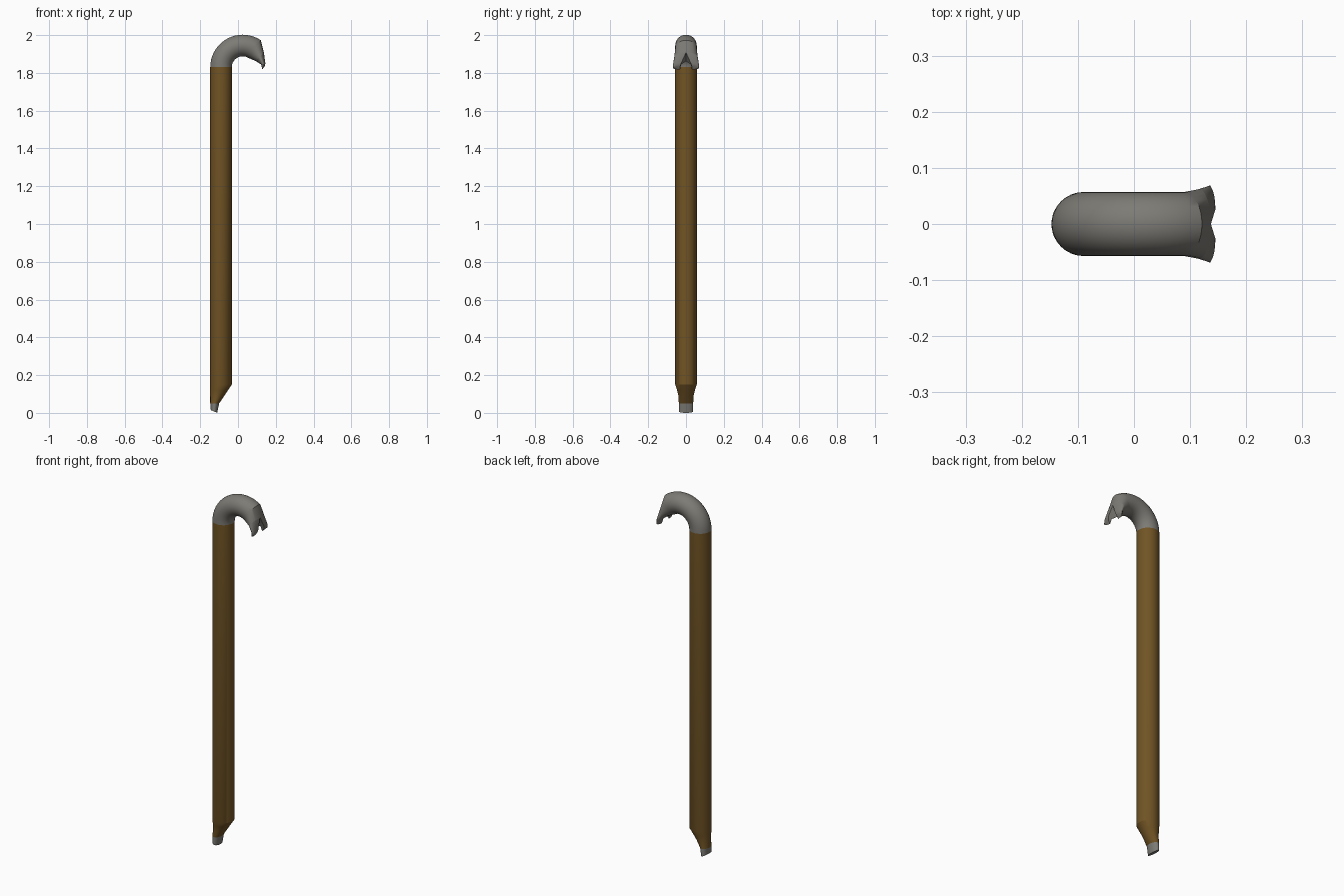
import bpy
import bmesh
from math import sin, cos, pi, radians
from mathutils import Vector

cube = bpy.data.objects.get("Cube")
if cube:
    bpy.data.objects.remove(cube, do_unlink=True)


def material(name, rgb):
    m = bpy.data.materials.new(name)
    m.use_nodes = True
    m.diffuse_color = (*rgb, 1)
    m.node_tree.nodes["Principled BSDF"].inputs["Base Color"].default_value = (*rgb, 1)
    return m


brown = material("brown paint", (0.165, 0.088, 0.018))
steel = material("bare steel", (0.205, 0.198, 0.178))
SIDES = 32


def ring(bm, outer, inner, width, offset=0, side=0):
    """Ellipse spanning outer to inner in the xz plane; side = +-1 gives a half."""
    a, b = Vector((outer[0], 0, outer[1])), Vector((inner[0], 0, inner[1]))
    mid, half = (a + b) / 2, (a - b) / 2
    count = SIDES // 2 + 1 if side else SIDES
    verts = []
    for i in range(count):
        t = 2 * pi * i / SIDES
        y = (side or 1) * (offset + width * sin(t))
        verts.append(bm.verts.new(mid + half * cos(t) + Vector((0, y, 0))))
    return verts


def loft(name, mat, sections, side=0):
    bm = bmesh.new()
    rings = [ring(bm, *s, side=side) for s in sections]
    for r, q in zip(rings, rings[1:]):
        n = len(r)
        for i in range(n):
            j = (i + 1) % n
            bm.faces.new((r[i], r[j], q[j], q[i]))
    bm.faces.new(rings[0])
    bm.faces.new(rings[-1])
    bmesh.ops.recalc_face_normals(bm, faces=bm.faces)
    mesh = bpy.data.meshes.new(name)
    bm.to_mesh(mesh)
    bm.free()
    mesh.materials.append(mat)
    ob = bpy.data.objects.new(name, mesh)
    bpy.context.collection.objects.link(ob)
    bpy.ops.object.select_all(action="DESELECT")
    ob.select_set(True)
    bpy.context.view_layer.objects.active = ob
    bpy.ops.object.shade_smooth_by_angle(angle=radians(30))


# Painted shaft, chamfered on one side at the foot
R, LEFT, RIGHT, JOIN = 0.057, -0.147, -0.033, 1.83
neck = ((LEFT, 0.05), (-0.1, 0.05), 0.038)
loft("shaft", brown, [
    ((LEFT, JOIN), (RIGHT, JOIN), R),
    ((LEFT, 0.15), (RIGHT, 0.15), R),
    ((LEFT, 0.12), (-0.053, 0.12), 0.047),
    ((LEFT, 0.09), (-0.073, 0.09), 0.04),
    neck,
])

# Bare chisel tip
loft("chisel_tip", steel, [neck, ((-0.144, 0.015), (-0.11, 0), 0.038)])

# Hook: an arc of round bar, then a flattened, flared end
CX, BEND = 0.025, 0.115


def arc_point(radius, deg):
    return (CX + radius * cos(radians(deg)), JOIN + radius * sin(radians(deg)))


STEPS = 18
arc = []
for i in range(STEPS + 1):
    deg = 180 - 124 * i / STEPS
    arc.append((arc_point(BEND + R, deg), arc_point(BEND - R, deg), R))
root = ((0.137, 1.908), (0.095, 1.862), 0.062)
loft("hook", steel, arc + [root])

# Two claw tines with a V notch between them
for name, side in (("front_claw", -1), ("back_claw", 1)):
    loft(name, steel, [
        root,
        ((0.145, 1.85), (0.122, 1.845), 0.042, 0.026),
        ((0.141, 1.835), (0.129, 1.818), 0.038, 0.031),
    ], side)
